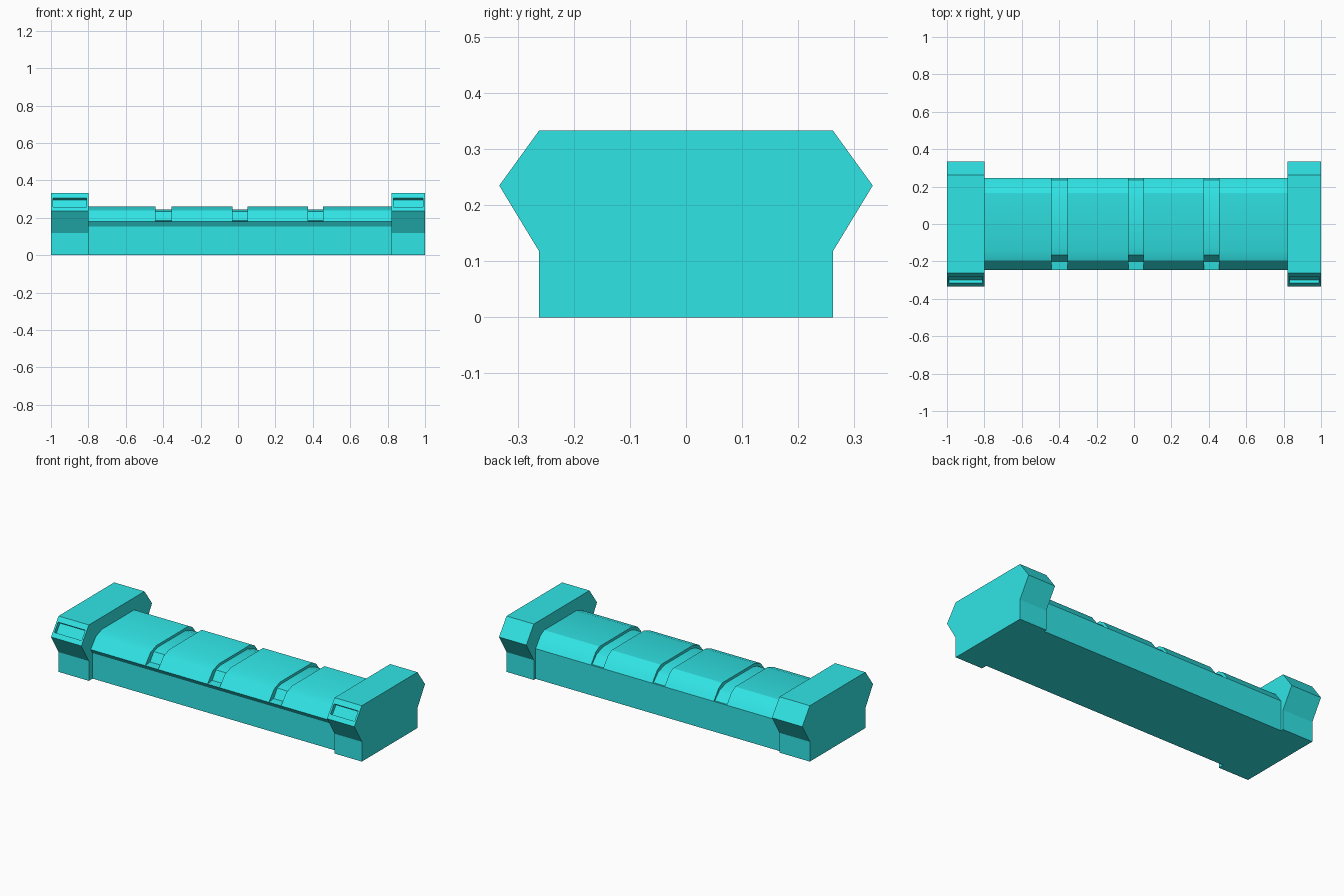
import bpy, bmesh, math

if "Cube" in bpy.data.objects:
    bpy.data.objects.remove(bpy.data.objects["Cube"])

mat = bpy.data.materials.new("cyan")
mat.diffuse_color = (0.03, 0.78, 0.79, 1)
mat.use_nodes = True
mat.node_tree.nodes["Principled BSDF"].inputs["Base Color"].default_value = mat.diffuse_color


def extrude_profile(profile, x0, x1):
    """Solid from a (y, z) profile swept along x."""
    bm = bmesh.new()
    a = [bm.verts.new((x0, y, z)) for y, z in profile]
    b = [bm.verts.new((x1, y, z)) for y, z in profile]
    n = len(profile)
    for i in range(n):
        j = (i + 1) % n
        bm.faces.new((a[i], a[j], b[j], b[i]))
    bm.faces.new(a)
    bm.faces.new(b)
    bmesh.ops.recalc_face_normals(bm, faces=bm.faces)
    bm.normal_update()
    return bm


def finish(bm, name, smooth=False):
    me = bpy.data.meshes.new(name)
    bm.to_mesh(me)
    bm.free()
    me.materials.append(mat)
    ob = bpy.data.objects.new(name, me)
    bpy.context.collection.objects.link(ob)
    if smooth:
        bpy.ops.object.select_all(action='DESELECT')
        bpy.context.view_layer.objects.active = ob
        ob.select_set(True)
        bpy.ops.object.shade_smooth_by_angle(angle=math.radians(25))
    return ob


# End blocks with a recessed slot in the upper front slope
half = [(0.262, 0), (0.262, 0.118), (0.333, 0.235), (0.262, 0.333)]
block_profile = half + [(-y, z) for y, z in reversed(half)]
for side, x0, x1 in (("left", -1.0, -0.8), ("right", 0.82, 1.0)):
    bm = extrude_profile(block_profile, x0, x1)
    slope = next(f for f in bm.faces if f.normal.y < -0.3 and f.normal.z > 0.3)
    bmesh.ops.inset_individual(bm, faces=[slope], thickness=0.015)
    for v in slope.verts:
        t = 0.73 if v.co.z > 0.284 else 0.24
        v.co.y = -0.333 + 0.071 * t
        v.co.z = 0.235 + 0.098 * t
    bm.normal_update()
    bmesh.ops.inset_individual(bm, faces=[slope], thickness=0, depth=-0.022)
    finish(bm, side + "_end_block")

# Long core, seen in the grooves and below the panels
core = [(-0.227, 0), (-0.227, 0.152), (-0.245, 0.18), (-0.2, 0.185),
        (-0.165, 0.234), (-0.125, 0.245), (0.13, 0.245), (0.19, 0.225),
        (0.235, 0.18), (0.245, 0.18), (0.245, 0)]
finish(extrude_profile(core, -0.8, 0.82), "core", True)

# Raised top panels separated by three grooves
panel = [(-0.245, 0.18), (-0.195, 0.24), (-0.14, 0.26),
         (0.165, 0.26), (0.2, 0.24), (0.245, 0.18)]
spans = [(-0.8, -0.44), (-0.355, -0.03), (0.05, 0.375), (0.455, 0.82)]
for i, (x0, x1) in enumerate(spans):
    finish(extrude_profile(panel, x0, x1), f"top_panel_{i + 1}", True)
